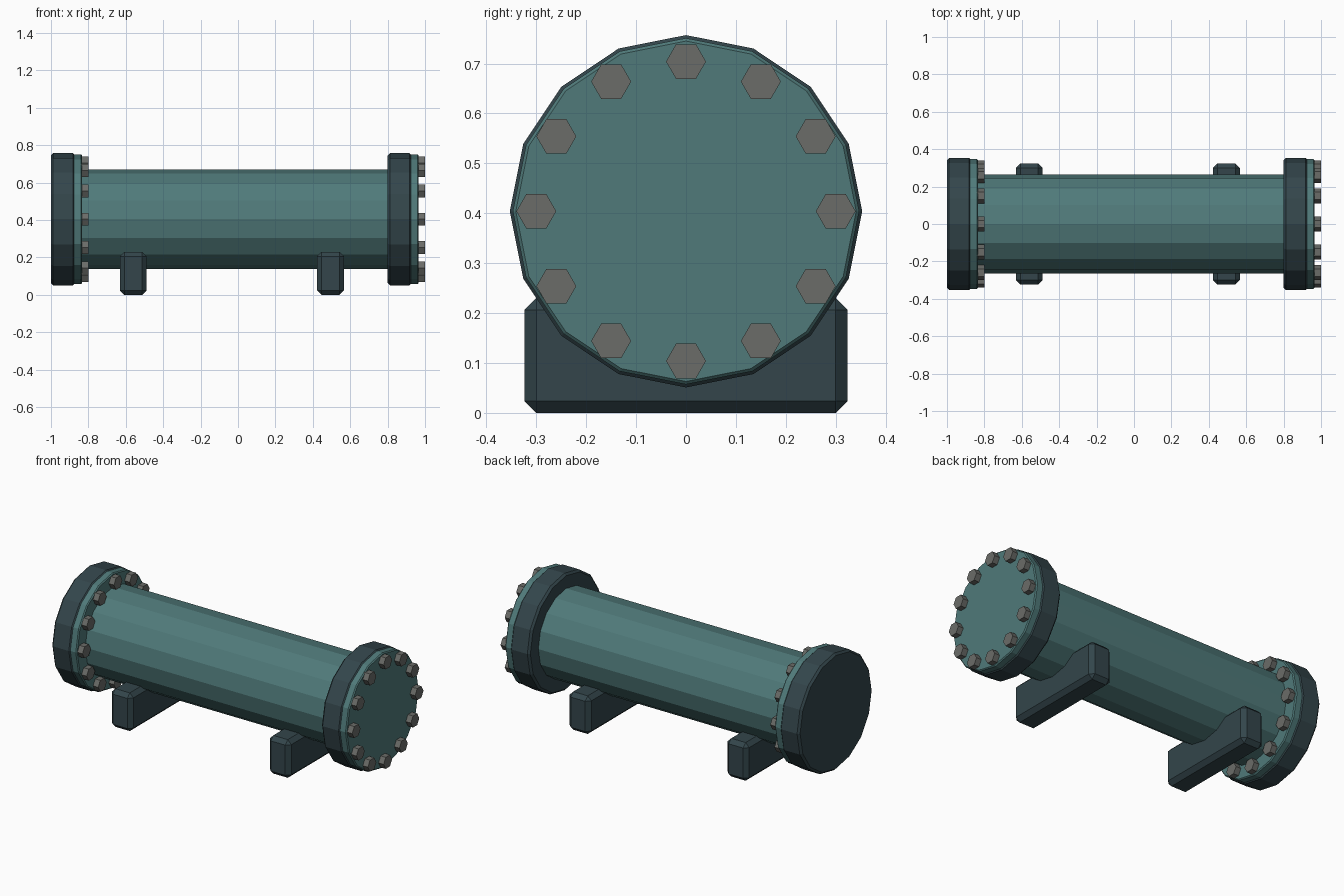
import bpy, bmesh
from math import sin, cos, pi
from mathutils import Matrix, Vector

if "Cube" in bpy.data.objects:
    bpy.data.objects.remove(bpy.data.objects["Cube"])

AXIS_Z = 0.404


def material(name, rgb):
    m = bpy.data.materials.new(name)
    m.diffuse_color = (*rgb, 1)
    m.use_nodes = True
    m.node_tree.nodes["Principled BSDF"].inputs["Base Color"].default_value = m.diffuse_color
    return m


TEAL = material("teal_paint", (0.08, 0.195, 0.195))
DARK = material("dark_steel", (0.033, 0.06, 0.07))
BOLT = material("bolt_steel", (0.145, 0.15, 0.14))


def finish(bm, name, mat):
    bmesh.ops.recalc_face_normals(bm, faces=bm.faces[:])
    me = bpy.data.meshes.new(name)
    bm.to_mesh(me)
    bm.free()
    me.materials.append(mat)
    ob = bpy.data.objects.new(name, me)
    bpy.context.collection.objects.link(ob)
    return ob


def lathe(name, profile, sides, mat, y=0, z=AXIS_Z, phase=0):
    """Solid turned around the x direction from (x, radius) points."""
    bm = bmesh.new()
    rings = []
    for x, r in profile:
        angles = [phase + 2 * pi * i / sides for i in range(sides)]
        rings.append([bm.verts.new((x, y + r * sin(a), z + r * cos(a))) for a in angles])
    for a, b in zip(rings, rings[1:]):
        for i in range(sides):
            j = (i + 1) % sides
            bm.faces.new((a[i], a[j], b[j], b[i]))
    bm.faces.new(rings[0])
    bm.faces.new(rings[-1])
    return finish(bm, name, mat)


def disc(name, x0, x1, r, c, mat):
    return lathe(name, [(x0, r - c), (x0 + c, r), (x1 - c, r), (x1, r - c)], 16, mat)


# Main shell
lathe("shell", [(-0.86, 0.265), (0.83, 0.265)], 16, TEAL)

# Flange, cover plate and bolt ring at each end, both facing +x
for side, x in (("left", -1.0), ("right", 0.8)):
    disc(side + "_flange", x, x + 0.13, 0.353, 0.012, DARK)
    disc(side + "_cover_plate", x + 0.11, x + 0.166, 0.347, 0.006, TEAL)
    for i in range(12):
        a = 2 * pi * i / 12
        lathe(f"{side}_bolt_{i + 1}", [(x + 0.155, 0.04), (x + 0.2, 0.04)], 6, BOLT,
              y=0.3 * sin(a), z=AXIS_Z + 0.3 * cos(a), phase=pi / 6)

# Bevelled saddle supports
for side, x in (("left", -0.56), ("right", 0.494)):
    bm = bmesh.new()
    bmesh.ops.create_cube(bm, size=1, matrix=Matrix.Translation((x, 0, 0.115))
                          @ Matrix.Diagonal((0.144, 0.648, 0.23, 1)))
    bmesh.ops.bevel(bm, geom=bm.edges[:], offset=0.024, segments=1,
                    affect='EDGES', profile=0.5)
    finish(bm, side + "_saddle", DARK)
